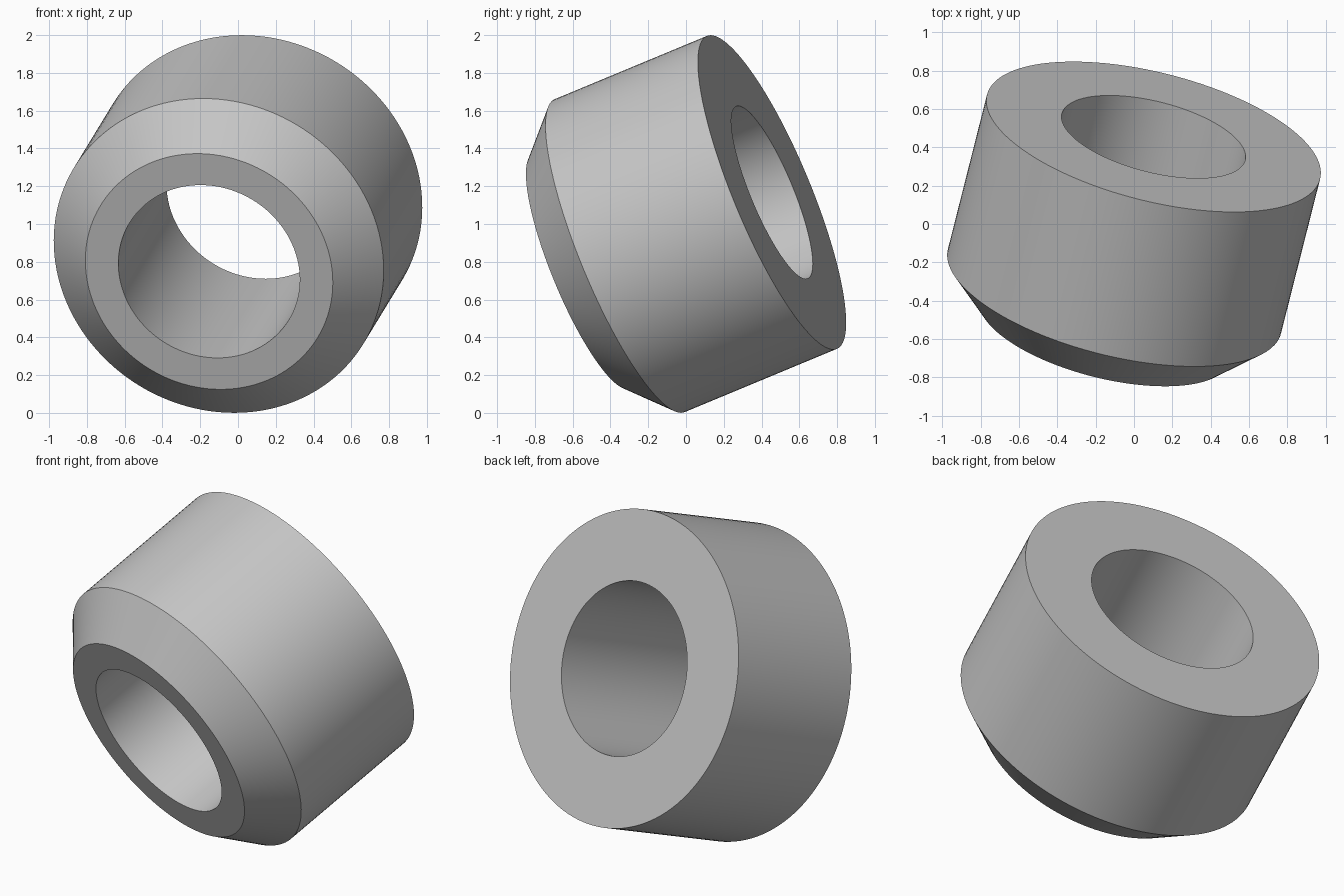
import bpy
import bmesh
import math
from mathutils import Vector

cube = bpy.data.objects.get("Cube")
if cube:
    bpy.data.objects.remove(cube, do_unlink=True)

SEGMENTS = 128
RADIUS = 0.897
HALF = RADIUS / 2          # half length of the straight outer wall
CHAMFER = RADIUS / 4
BORE = RADIUS * 0.55

# Plain grey material
grey = bpy.data.materials.new("plain grey")
grey.use_nodes = True
colour = (0.56, 0.56, 0.56, 1)
grey.diffuse_color = colour
grey.node_tree.nodes["Principled BSDF"].inputs["Base Color"].default_value = colour

# Closed cross-section (radius, height): bore, back face, wall, chamfer, front face
profile = [
    (BORE, -HALF - CHAMFER),
    (RADIUS - CHAMFER, -HALF - CHAMFER),
    (RADIUS, -HALF),
    (RADIUS, HALF),
    (BORE, HALF),
]

# Revolve the section around the local z axis
bm = bmesh.new()
verts = [bm.verts.new((r, 0, z)) for r, z in profile]
edges = [bm.edges.new((v, verts[(i + 1) % len(verts)])) for i, v in enumerate(verts)]
bmesh.ops.spin(bm, geom=verts + edges, cent=(0, 0, 0), axis=(0, 0, 1),
               angle=math.tau, steps=SEGMENTS, use_merge=True)
bmesh.ops.remove_doubles(bm, verts=bm.verts, dist=1e-4)
bmesh.ops.recalc_face_normals(bm, faces=bm.faces)
mesh = bpy.data.meshes.new("chamfered_bushing")
bm.to_mesh(mesh)
bm.free()
mesh.materials.append(grey)

# Tilt the bushing so its axis runs from the chamfered front up to the back
bushing = bpy.data.objects.new("chamfered_bushing", mesh)
bpy.context.collection.objects.link(bushing)
axis = Vector((0.2276, 0.899, 0.3737))
bushing.rotation_euler = axis.to_track_quat('Z', 'Y').to_euler()
bushing.location = (0, 0.052, 1)

# Smooth round walls with crisp rims
bpy.ops.object.select_all(action='DESELECT')
bushing.select_set(True)
bpy.context.view_layer.objects.active = bushing
bpy.ops.object.shade_smooth_by_angle(angle=math.radians(30))
